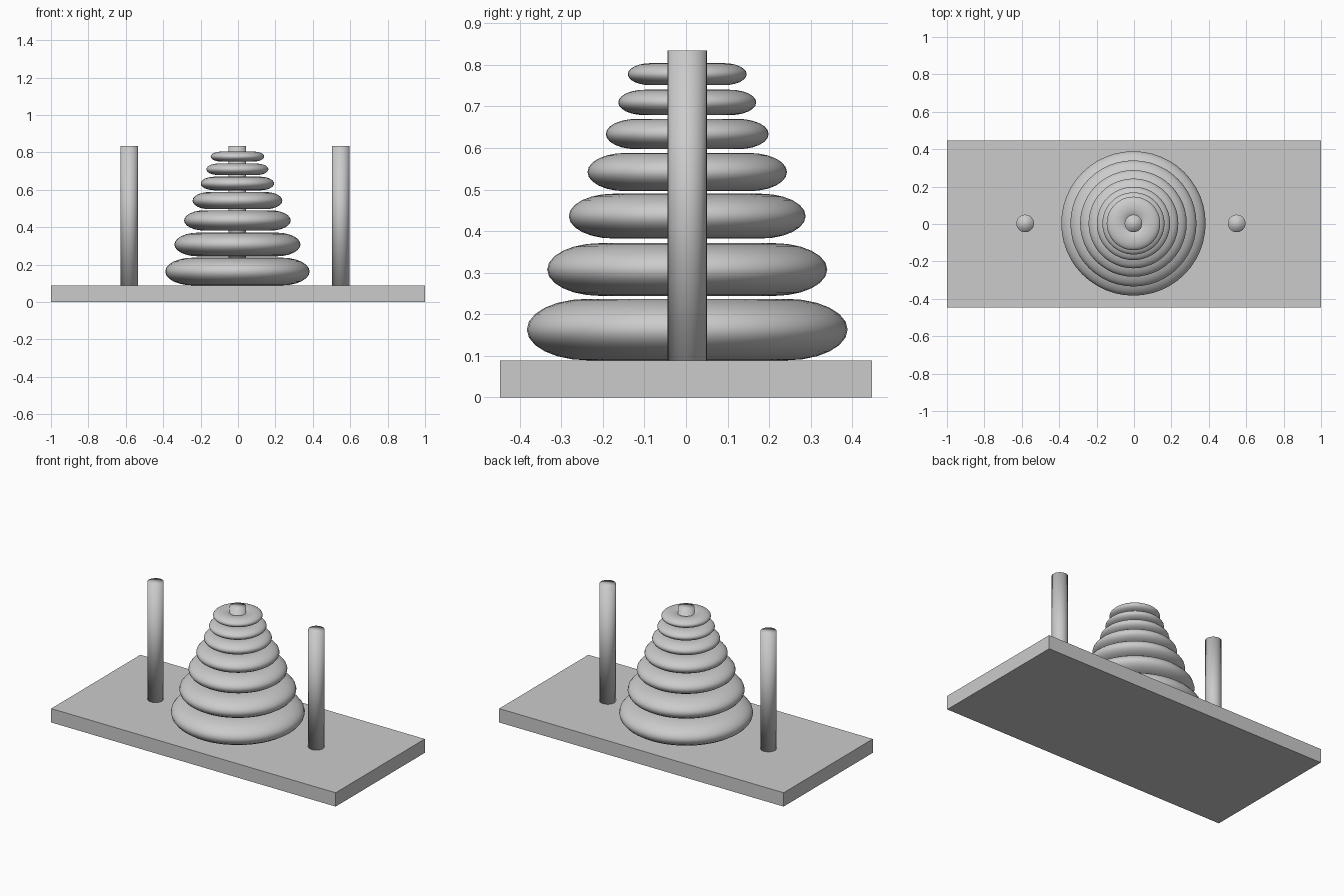
import bpy, bmesh, math

if "Cube" in bpy.data.objects:
    bpy.data.objects.remove(bpy.data.objects["Cube"])

grey = bpy.data.materials.new("plain grey")
grey.diffuse_color = (0.6, 0.6, 0.6, 1)
grey.use_nodes = True
grey.node_tree.nodes["Principled BSDF"].inputs["Base Color"].default_value = grey.diffuse_color


def finish(name, smooth):
    ob = bpy.context.object
    ob.name = name
    ob.data.materials.append(grey)
    if smooth:
        bpy.ops.object.shade_smooth()
    return ob


# Flat board
BOARD_TOP, PEG_TOP, CY = 0.088, 0.835, 0.003
bpy.ops.mesh.primitive_cube_add(size=1, location=(0, 0, BOARD_TOP / 2))
bpy.context.object.scale = (2, 0.895, BOARD_TOP)
finish("board", False)

# Three pegs, sunk slightly into the board
for name, x in (("left_peg", -0.582), ("middle_peg", -0.003), ("right_peg", 0.549)):
    bottom = BOARD_TOP - 0.01
    bpy.ops.mesh.primitive_cylinder_add(
        vertices=32, radius=0.047, depth=PEG_TOP - bottom,
        location=(x, CY, (PEG_TOP + bottom) / 2))
    finish(name, True)

# Stacked rings: (bottom z, top z, outer radius), flattened tori
rings = [(0.089, 0.237, 0.386), (0.244, 0.371, 0.337), (0.382, 0.490, 0.285),
         (0.496, 0.588, 0.240), (0.597, 0.670, 0.196), (0.679, 0.740, 0.166),
         (0.751, 0.804, 0.143)]
for i, (z0, z1, outer) in enumerate(rings, 1):
    major = outer * 0.62
    minor = outer - major
    bpy.ops.mesh.primitive_torus_add(
        major_radius=major, minor_radius=minor, major_segments=48,
        minor_segments=24, location=(-0.003, CY, (z0 + z1) / 2))
    bpy.context.object.scale.z = (z1 - z0) / (2 * minor)
    finish(f"ring_{i}", True)
